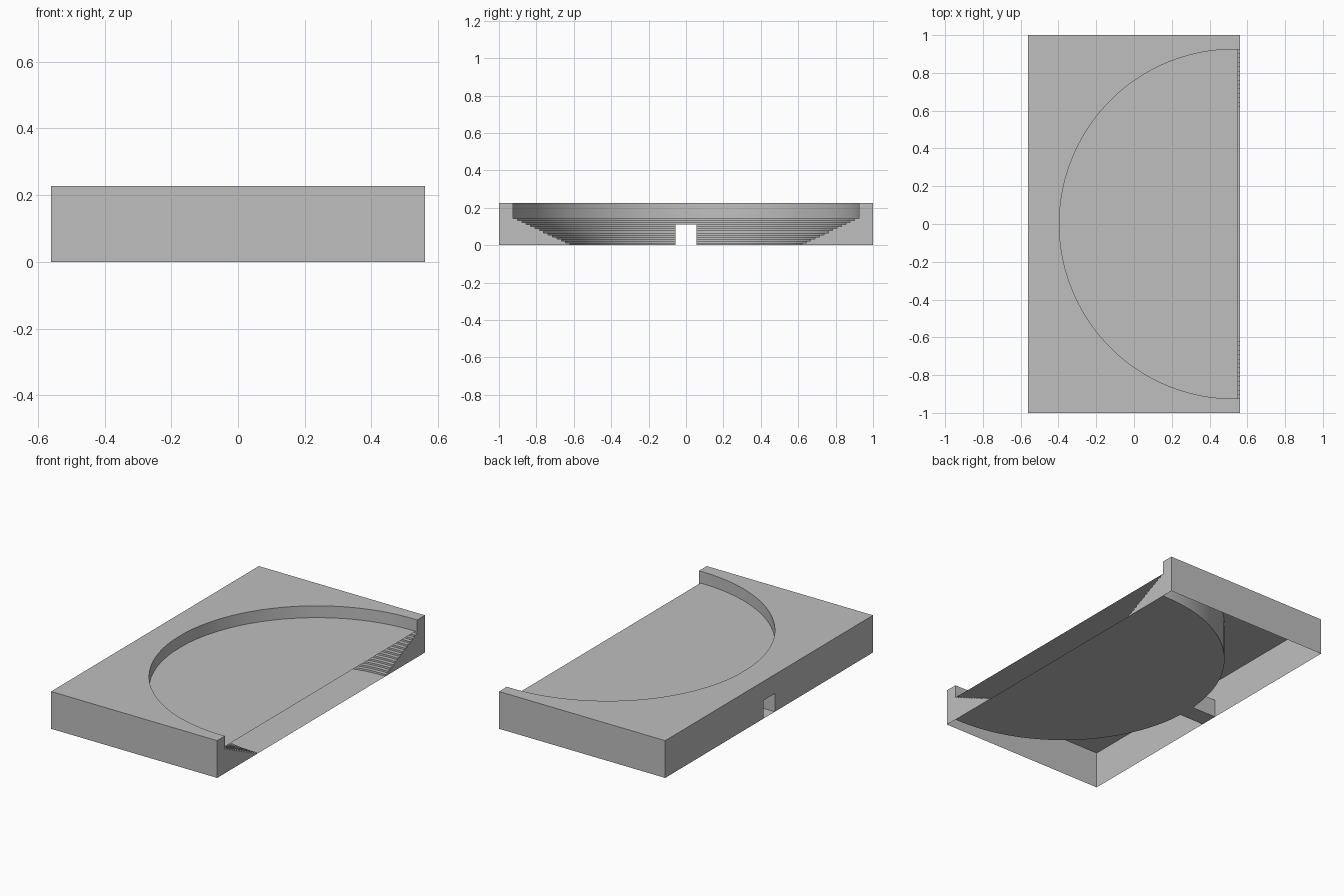
import bpy, bmesh, math
from mathutils import Vector

if "Cube" in bpy.data.objects:
    bpy.data.objects.remove(bpy.data.objects["Cube"], do_unlink=True)

HX, HY, TOP = 0.56, 1.0, 0.227       # block half sizes and height
CX, R, R_LOW = 0.53, 0.925, 0.62     # basin centre, rim radius, lowest radius
PLATE = 0.155                        # height of the cover plate
STEPS, SEG = 14, 40
DZ = PLATE / STEPS
SLOT, SLOT_Z = 0.055, 10 * DZ        # passage half width and height

mat = bpy.data.materials.new("light_grey")
mat.use_nodes = True
grey = (0.52, 0.52, 0.52, 1)
mat.diffuse_color = grey
mat.node_tree.nodes["Principled BSDF"].inputs["Base Color"].default_value = grey


def finish(name, bm, smooth=False):
    bmesh.ops.remove_doubles(bm, verts=bm.verts, dist=1e-5)
    mesh = bpy.data.meshes.new(name)
    bm.to_mesh(mesh)
    bm.free()
    ob = bpy.data.objects.new(name, mesh)
    bpy.context.collection.objects.link(ob)
    mesh.materials.append(mat)
    if smooth:
        bpy.ops.object.select_all(action="DESELECT")
        ob.select_set(True)
        bpy.context.view_layer.objects.active = ob
        bpy.ops.object.shade_smooth_by_angle(angle=math.radians(30))


def poly(bm, pts, facing):
    """Add one flat face whose normal points along facing."""
    f = bm.faces.new([bm.verts.new(p) for p in pts])
    f.normal_update()
    if f.normal.dot(Vector(facing)) < 0:
        f.normal_flip()


def arc(r, z, end=HX):
    """Half circle open to +x, with straight ends and points at the passage sides."""
    a0 = math.asin(SLOT / r)
    angles = [math.pi / 2 + (a0 - math.pi / 2) * i / SEG for i in range(SEG + 1)]
    half = [(end, r, z)] + [(CX - r * math.cos(a), r * math.sin(a), z) for a in angles]
    return half + [(x, -y, z) for x, y, z in reversed(half)]


def band(bm, r0, z0, r1, z1):
    """Join two half circles, leaving the passage open below its ceiling."""
    a, b = arc(r0, z0), arc(r1, z1)
    for i in range(len(a) - 1):
        if i == SEG + 1 and max(z0, z1) < SLOT_Z + 1e-4:
            continue
        facing = (0, 0, 1) if z0 == z1 else (CX - a[i][0], -a[i][1] - a[i + 1][1], 0)
        poly(bm, [a[i], a[i + 1], b[i + 1], b[i]], facing)


def radius(i):
    return R_LOW + (R - R_LOW) * i / (STEPS - 1)


def stair(from_step=0, to_step=STEPS):
    """Stepped profile as (radius, height) pairs, rising outward."""
    return [(radius(i), z * DZ) for i in range(from_step, to_step) for z in (i, i + 1)]


# Outer block: hollow below, with the basin opening in its top
bm = bmesh.new()
poly(bm, [(HX, HY, TOP), (-HX, HY, TOP), (-HX, -HY, TOP), (HX, -HY, TOP)]
     + arc(R, TOP)[::-1], (0, 0, 1))
for s in (-1, 1):
    poly(bm, [(-HX, s * HY, 0), (HX, s * HY, 0), (HX, s * HY, TOP), (-HX, s * HY, TOP)],
         (0, s, 0))
    # open side: wall ends cut along the steps
    poly(bm, [(HX, s * r, z) for r, z in stair()]
         + [(HX, s * R, TOP), (HX, s * HY, TOP), (HX, s * HY, 0)], (1, 0, 0))
poly(bm, [(-HX, y, z) for y, z in (
    (-HY, 0), (-SLOT, 0), (-SLOT, SLOT_Z), (SLOT, SLOT_Z), (SLOT, 0),
    (HY, 0), (HY, TOP), (-HY, TOP))], (-1, 0, 0))
finish("outer_block", bm)

# Round wall of the basin, from the ground to the rim
bm = bmesh.new()
for z0, z1 in ((0, SLOT_Z), (SLOT_Z, PLATE), (PLATE, TOP)):
    band(bm, R, z0, R, z1)
finish("basin_wall", bm, True)

# Stepped seating under the cover plate
bm = bmesh.new()
for i in range(STEPS - 1):
    band(bm, radius(i), i * DZ, radius(i), (i + 1) * DZ)
    band(bm, radius(i), (i + 1) * DZ, radius(i + 1), (i + 1) * DZ)
finish("stepped_seating", bm, True)

# Ground floor and cover plate
for name, z, end in (("ground_floor", 0, HX), ("cover_plate", PLATE, 0.55)):
    bm = bmesh.new()
    poly(bm, arc(R, z, end), (0, 0, 1))
    finish(name, bm)

# Passage through the back of the seating
bm = bmesh.new()


def reach(r):
    return CX - math.sqrt(r * r - SLOT * SLOT)


for s in (-1, 1):
    poly(bm, [(-HX, s * SLOT, 0)] + [(reach(r), s * SLOT, z) for r, z in stair(0, 10)]
         + [(-HX, s * SLOT, SLOT_Z)], (0, -s, 0))
for z, x, up in ((0, reach(R), 1), (SLOT_Z, reach(radius(9)), -1)):
    poly(bm, [(-HX, -SLOT, z), (x, -SLOT, z), (x, SLOT, z), (-HX, SLOT, z)], (0, 0, up))
finish("passage", bm)
